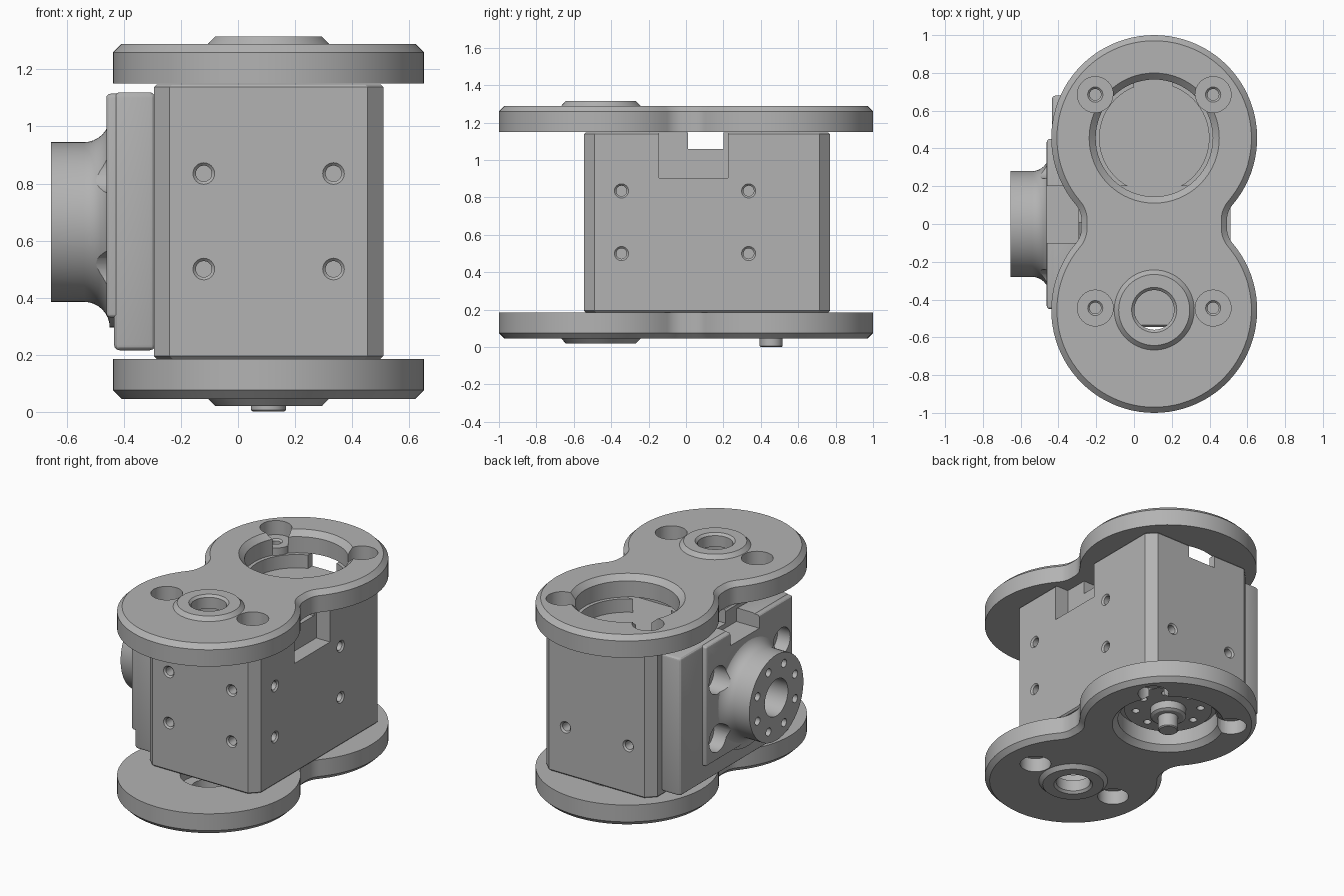
import bpy, bmesh, math
from mathutils import Vector

old = bpy.data.objects.get("Cube")
if old:
    bpy.data.objects.remove(old, do_unlink=True)

CX, LOBE_Y, LOBE_R, NECK = 0.107, 0.455, 0.545, 0.385
MID_Z = 0.6675
X, Y, Z = Vector((1, 0, 0)), Vector((0, 1, 0)), Vector((0, 0, 1))

grey = bpy.data.materials.new("machined grey")
grey.use_nodes = True
grey.diffuse_color = (0.45, 0.45, 0.45, 1)
grey.node_tree.nodes["Principled BSDF"].inputs["Base Color"].default_value = (0.45, 0.45, 0.45, 1)


def loft(name, rings):
    """Closed solid skinned through equal-length rings."""
    bm = bmesh.new()
    loops = [[bm.verts.new(p) for p in ring] for ring in rings]
    for a, b in zip(loops, loops[1:]):
        for i in range(len(a)):
            j = (i + 1) % len(a)
            bm.faces.new((a[i], a[j], b[j], b[i]))
    bm.faces.new(loops[0][::-1])
    bm.faces.new(loops[-1])
    bmesh.ops.recalc_face_normals(bm, faces=bm.faces)
    mesh = bpy.data.meshes.new(name)
    bm.to_mesh(mesh)
    bm.free()
    mesh.materials.append(grey)
    obj = bpy.data.objects.new(name, mesh)
    bpy.context.collection.objects.link(obj)
    return obj


def lathe(name, profile, origin, axis, sides=64):
    """Turned solid from (radius, height) pairs along an axis."""
    turn = Z.rotation_difference(axis)
    rings = []
    for r, h in profile:
        rings.append([Vector(origin) + turn @ Vector((
            r * math.cos(math.tau * i / sides), r * math.sin(math.tau * i / sides), h))
            for i in range(sides)])
    return loft(name, rings)


def box(name, lo, hi):
    rings = [[(lo[0], lo[1], z), (hi[0], lo[1], z), (hi[0], hi[1], z), (lo[0], hi[1], z)]
             for z in (lo[2], hi[2])]
    return loft(name, rings)


def modify(obj, kind, **settings):
    mod = obj.modifiers.new(kind.title(), kind)
    for key, value in settings.items():
        setattr(mod, key, value)
    bpy.context.view_layer.objects.active = obj
    bpy.ops.object.modifier_apply(modifier=mod.name)


def combine(obj, tools, operation="DIFFERENCE"):
    for tool in tools:
        modify(obj, "BOOLEAN", operation=operation, solver="EXACT", object=tool)
        bpy.data.objects.remove(tool, do_unlink=True)


def arc(cx, cy, r, a0, a1, n):
    return [(cx + r * math.cos(a0 + (a1 - a0) * i / n),
             cy + r * math.sin(a0 + (a1 - a0) * i / n)) for i in range(n + 1)]


def waist_outline(inset):
    """Two round lobes joined by a filleted neck."""
    y0 = 0.02
    dy = LOBE_Y - y0
    fillet = (NECK ** 2 + dy ** 2 - LOBE_R ** 2) / (2 * (LOBE_R - NECK))
    a = math.atan2(dy, NECK + fillet)
    r, f = LOBE_R - inset, fillet + inset
    fx = NECK + fillet
    quarter = arc(fx, y0, f, math.pi, math.pi - a, 8)
    quarter += arc(0, LOBE_Y, r, -a, math.pi / 2, 32)[1:]
    right = [(x, -y) for x, y in quarter[:0:-1]] + [(quarter[0][0], -quarter[0][1])] + quarter
    left = [(-x, y) for x, y in right[-2:0:-1]]
    return [(CX + x, y) for x, y in right + left]


def end_plate(name, side):
    axis = Z * side

    def at(x, y):
        return (x, y, MID_Z)

    plate = loft(name, [[(x, y, MID_Z + side * h) for x, y in waist_outline(d)]
                        for d, h in ((0, 0.4825), (0, 0.5925), (0.03, 0.6225))])
    # Raised bearing boss
    boss = lathe("boss", [(0.212, 0.60), (0.212, 0.6225), (0.188, 0.6475)], at(CX, -LOBE_Y), axis)
    combine(plate, [boss], "UNION")
    # Large opening and stepped bearing bore
    combine(plate, [
        lathe("opening", [(0.31, 0.4), (0.31, 0.588), (0.35, 0.628)], at(CX, LOBE_Y), axis),
        lathe("bore", [(0.17, 0.4), (0.17, 0.56), (0.105, 0.56), (0.105, 0.633), (0.125, 0.653)],
              at(CX, -LOBE_Y), axis)])
    # Counterbored screw seats; the two by the opening sit on lugs
    seats = [(CX + s * 0.312, y) for s in (-1, 1) for y in (-0.445, 0.685)]
    combine(plate, [lathe("seat", [(0.095, 0.53), (0.095, 0.7)], at(*p), axis, 40) for p in seats])
    combine(plate, [lathe("lug", [(0.095, 0.4826), (0.095, 0.5305)], at(*p), axis, 40)
                    for p in seats if p[1] > 0], "UNION")
    combine(plate, [lathe("screw", [(0.03, 0.4), (0.03, 0.52), (0.042, 0.532)], at(*p), axis, 24)
                    for p in seats])
    return plate


end_plate("top_plate", 1)
end_plate("bottom_plate", -1)


# Housing with chamfered corners
def housing_ring(inset, z):
    x0, x1, y0, y1 = -0.295 + inset, 0.51 - inset, -0.545 + inset, 0.77 - inset
    c = 0.055
    return [(x0 + c, y0, z), (x1 - c, y0, z), (x1, y0 + c, z), (x1, y1 - c, z),
            (x1 - c, y1, z), (x0 + c, y1, z), (x0, y1 - c, z), (x0, y0 + c, z)]


housing = loft("housing", [housing_ring(0.01, 0.185), housing_ring(0, 0.195),
                           housing_ring(0, 1.138), housing_ring(0.01, 1.148)])
combine(housing, [
    box("side_pocket", (0.41, -0.145, 0.905), (0.6, 0.225, 1.3)),
    box("cable_channel", (-0.4, 0.01, 1.06), (0.45, 0.2, 1.3)),
    box("rear_notch", (0, 0.6, 1.06), (0.205, 0.9, 1.3)),
    lathe("top_recess", [(0.29, 1.06), (0.29, 1.3)], (CX, LOBE_Y, 0), Z)])

# Threaded mounting holes on front, side and rear
holes = []
for z in (0.5, 0.835):
    for u in (-0.12, 0.335):
        holes.append(((u, -0.545, z), -Y))
        if z < 0.6:
            holes.append(((u, 0.77, z), Y))
    for v in (-0.345, 0.335):
        holes.append(((0.51, v, z), X))
combine(housing, [lathe("hole", [(0.028, -0.08), (0.028, -0.01), (0.043, 0.005)], p, d, 24)
                  for p, d in holes])

# Side bracket: slab, raised pad and flared flange
AXIS_Z = 0.665
bracket = box("side_bracket", (-0.435, -0.455, 0.215), (-0.29, 0.68, 1.12))
modify(bracket, "BEVEL", width=0.02, segments=3)
pad = box("pad", (-0.462, -0.45, 0.33), (-0.32, 0.45, 1.115))
modify(pad, "BEVEL", width=0.015, segments=3)
flare = [(0.28 + 0.09 * (1 - math.cos(a)), 0.54 - 0.09 * math.sin(a))
         for a in (math.pi / 2 * i / 8 for i in range(9))]
flange = lathe("flange", [(0.28, 0.655)] + flare + [(0.37, 0.4)], (0, 0, AXIS_Z), -X, 72)
combine(bracket, [pad, flange], "UNION")

cutters = [box("gap", (-0.6, -0.1, 1.03), (-0.2, 0.2, 1.3)),
           lathe("flange_bore", [(0.12, 0.4), (0.12, 0.7)], (0, 0, AXIS_Z), -X)]
for i in range(8):
    a = math.tau * (i + 0.5) / 8
    cutters.append(lathe("bolt", [(0.026, 0.55), (0.026, 0.7)],
                         (0, 0.21 * math.cos(a), AXIS_Z + 0.21 * math.sin(a)), -X, 20))
for y in (-0.33, 0.33):
    for dz in (-0.19, 0.19):
        cutters.append(lathe("scoop", [(0.09, 0.37), (0.09, 0.7)], (0, y, AXIS_Z + dz), -X, 40))
combine(bracket, cutters)

# Output horn with hub and shaft below the housing
horn = lathe("output_horn", [(0.27, 0.19), (0.27, 0.15), (0.11, 0.15), (0.11, 0.1), (0.095, 0.09),
                             (0.062, 0.09), (0.062, 0.006), (0.055, 0)], (CX, LOBE_Y, 0), Z)
combine(horn, [lathe("horn_hole", [(0.024, 0.1), (0.024, 0.18)],
                     (CX + 0.2 * math.cos(math.tau * i / 8),
                      LOBE_Y + 0.2 * math.sin(math.tau * i / 8), 0), Z, 20) for i in range(8)])

# Smooth curved faces, keep machined edges sharp
bpy.ops.object.select_all(action="DESELECT")
for obj in bpy.context.collection.objects:
    if obj.type == "MESH" and grey.name in obj.data.materials:
        obj.select_set(True)
        bpy.context.view_layer.objects.active = obj
bpy.ops.object.shade_smooth_by_angle(angle=math.radians(25))
